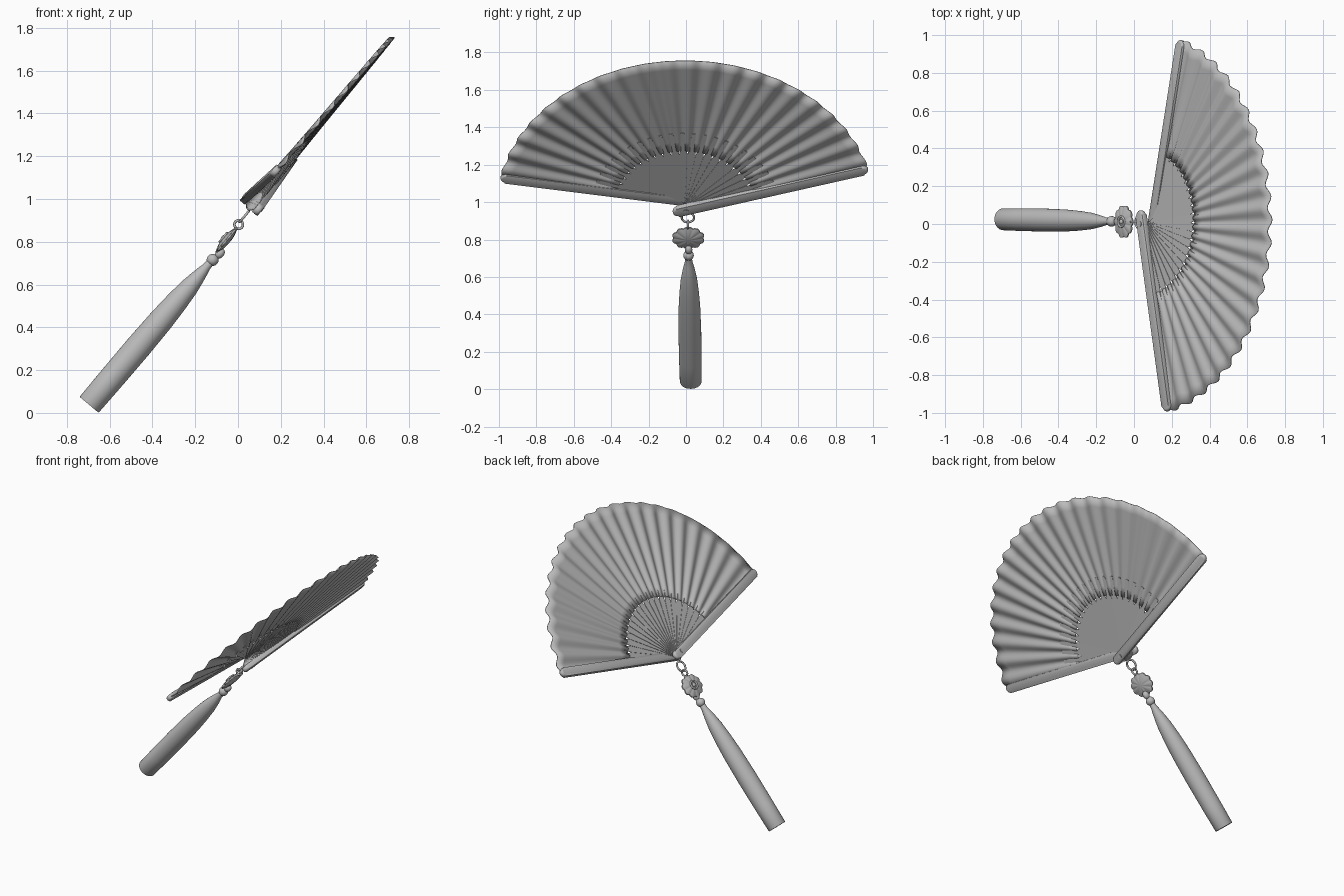
import bpy, bmesh, math
from mathutils import Matrix, Vector

if "Cube" in bpy.data.objects:
    bpy.data.objects.remove(bpy.data.objects["Cube"])

# Working frame: u along the fan axis, v sideways, n the fan's normal
A = math.radians(50)
C, S = math.cos(A), math.sin(A)
FRAME = Matrix(((C, 0, -S, 0.06), (0, 1, 0, 0), (S, 0, C, 0.97), (0, 0, 0, 1)))
HUB = 0.02
START, END = math.radians(14.5), math.radians(170)
PLEATS = 22

grey = bpy.data.materials.new("plain_grey")
grey.diffuse_color = (0.5, 0.5, 0.5, 1)
grey.use_nodes = True
grey.node_tree.nodes["Principled BSDF"].inputs["Base Color"].default_value = grey.diffuse_color


def finish(name, bm, angle=40):
    bmesh.ops.recalc_face_normals(bm, faces=bm.faces)
    bm.transform(FRAME)
    me = bpy.data.meshes.new(name)
    bm.to_mesh(me)
    bm.free()
    me.materials.append(grey)
    ob = bpy.data.objects.new(name, me)
    bpy.context.collection.objects.link(ob)
    bpy.ops.object.select_all(action='DESELECT')
    ob.select_set(True)
    bpy.context.view_layer.objects.active = ob
    bpy.ops.object.shade_smooth_by_angle(angle=math.radians(angle))
    return ob


def lift(theta, r):
    """Stack offset: the leaf climbs from the lower guard to the upper one."""
    t = (theta - START) / (END - START) * 2 - 1
    return t * (0.03 - 0.019 * r)


def slab(bm, outline, thick, theta, height):
    """Extrude an (r, side) outline and lay it along direction theta."""
    rings = []
    for dn in (-thick / 2, thick / 2):
        ring = []
        for r, s in outline:
            u = HUB + r * math.sin(theta) + s * math.cos(theta)
            v = r * math.cos(theta) - s * math.sin(theta)
            ring.append(bm.verts.new((u, v, height(r) + dn)))
        rings.append(ring)
    faces = [bm.faces.new(rings[0]), bm.faces.new(rings[1])]
    k = len(outline)
    for i in range(k):
        j = (i + 1) % k
        faces.append(bm.faces.new((rings[0][i], rings[0][j], rings[1][j], rings[1][i])))
    return faces[:2]


def lathe(bm, profile, start, seg=32):
    """Revolve (u, radius) points about the u axis; start gives v and n."""
    rings = []
    for u, r in profile:
        v0, n0 = start(u)
        rings.append([bm.verts.new((u, v0 + r * math.cos(2 * math.pi * i / seg),
                                    n0 + r * math.sin(2 * math.pi * i / seg)))
                      for i in range(seg)])
    for a, b in zip(rings, rings[1:]):
        for i in range(seg):
            j = (i + 1) % seg
            bm.faces.new((a[i], a[j], b[j], b[i]))
    bm.faces.new(rings[0])
    bm.faces.new(rings[-1])


def torus(name, centre, big, small, axis):
    rot = Vector((0, 0, 1)).rotation_difference(Vector(axis)).to_matrix()
    bm = bmesh.new()
    M, N = 32, 10
    g = []
    for i in range(M):
        a = 2 * math.pi * i / M
        row = []
        for j in range(N):
            b = 2 * math.pi * j / N
            d = big + small * math.cos(b)
            p = Vector((d * math.cos(a), d * math.sin(a), small * math.sin(b)))
            row.append(bm.verts.new(rot @ p + Vector(centre)))
        g.append(row)
    for i in range(M):
        for j in range(N):
            k, l = (i + 1) % M, (j + 1) % N
            bm.faces.new((g[i][j], g[k][j], g[k][l], g[i][l]))
    return finish(name, bm, 80)


def ball(name, centre, size):
    bm = bmesh.new()
    bmesh.ops.create_uvsphere(bm, u_segments=24, v_segments=14, radius=1)
    bm.transform(Matrix.Translation(centre) @ Matrix.Diagonal((*size, 1)))
    return finish(name, bm, 80)


# Pleated leaf with a scalloped rim
bm = bmesh.new()
cols, rows, inner, outer = PLEATS * 8, 10, 0.378, 1.006
grid = []
for i in range(cols + 1):
    th = START + (END - START) * i / cols
    wave = math.cos(2 * math.pi * PLEATS * i / cols)
    col = []
    for j in range(rows + 1):
        f = j / rows
        r = inner + (outer - 0.008 * wave - inner) * f
        n = lift(th, r) + wave * (0.006 + 0.003 * f)
        col.append(bm.verts.new((HUB + r * math.sin(th), r * math.cos(th), n)))
    grid.append(col)
for a, b in zip(grid, grid[1:]):
    for j in range(rows):
        bm.faces.new((a[j], a[j + 1], b[j + 1], b[j]))
leaf = finish("pleated_leaf", bm, 60)
mod = leaf.modifiers.new("paper", 'SOLIDIFY')
mod.thickness = 0.004
mod.offset = 0

# Thin inner sticks, almost touching, narrowing where they enter the leaf
bm = bmesh.new()
half = [(-0.045, 0.005), (-0.035, 0.011), (0.1, 0.011), (0.355, 0.0215), (0.385, 0.016), (0.5, 0.01)]
outline = half + [(r, -s) for r, s in reversed(half)]
for i in range(PLEATS + 1):
    th = START + (END - START) * i / PLEATS
    slab(bm, outline, 0.003, th, lambda r: lift(th, r))
finish("inner_sticks", bm, 30)

# Rounded guard bars, one on each face of the fan
for name, deg, side in (("lower_guard", 15.2, -1), ("upper_guard", 169.6, 1)):
    bm = bmesh.new()
    w = 0.028
    outline = [(0.98 + w * math.cos(a), w * math.sin(a))
               for a in (math.pi * (k / 10 - 0.5) for k in range(11))]
    outline += [(-0.045 - w * math.cos(a), -w * math.sin(a))
                for a in (math.pi * (k / 10 - 0.5) for k in range(11))]
    caps = slab(bm, outline, 0.032, math.radians(deg),
                lambda r: side * (0.038 - 0.024 * r))
    edges = list({e for f in caps for e in f.edges})
    bmesh.ops.bevel(bm, geom=edges, offset=0.013, segments=4, profile=0.5, affect='EDGES')
    finish(name, bm, 50)

# Rivet through the hub
bm = bmesh.new()
bmesh.ops.create_cone(bm, cap_ends=True, segments=20, radius1=0.013, radius2=0.013, depth=0.115)
bm.transform(Matrix.Translation((HUB, 0, 0)))
finish("rivet", bm)

# Linked rings
torus("hub_ring", (-0.06, 0.01, -0.01), 0.033, 0.006, (0, 0, 1))
torus("small_ring", (-0.105, 0.01, -0.014), 0.02, 0.006, (0, 1, 0))

# Scalloped flower pendant, domed on both faces
bm = bmesh.new()
SEG, RAD = 80, (0.2, 0.45, 0.7, 0.9, 1.0)
for side in (1, -1):
    rings = []
    for f in RAD:
        ring = []
        for i in range(SEG):
            a = 2 * math.pi * i / SEG
            petal = abs(math.cos(5 * a))
            r = f * (0.9 + 0.12 * petal * f)
            n = -0.017 + side * (0.004 + 0.014 * (1 - f * f) + 0.006 * petal * f * (1 - f))
            ring.append(bm.verts.new((-0.197 + 0.074 * r * math.cos(a),
                                      0.012 + 0.086 * r * math.sin(a), n)))
        rings.append(ring)
    bm.faces.new(rings[0])
    for p, q in zip(rings, rings[1:]):
        for i in range(SEG):
            j = (i + 1) % SEG
            bm.faces.new((p[i], p[j], q[j], q[i]))
    if side == 1:
        top = rings[-1]
for i in range(SEG):
    j = (i + 1) % SEG
    bm.faces.new((top[i], top[j], rings[-1][j], rings[-1][i]))
finish("flower_pendant", bm, 35)
torus("flower_centre_ring", (-0.197, 0.012, 0.002), 0.026, 0.006, (0, 0, 1))
ball("flower_centre", (-0.197, 0.012, 0.002), (0.013, 0.013, 0.009))

# Knot beads above the tassel
ball("knot_bead", (-0.31, 0.014, -0.027), (0.028, 0.028, 0.028))
ball("upper_knot", (-0.265, 0.014, -0.034), (0.026, 0.02, 0.02))

# Long tassel
bm = bmesh.new()
lathe(bm, [(-1.2, 0.056), (-1.195, 0.058), (-1.05, 0.06), (-0.85, 0.061), (-0.68, 0.058),
           (-0.57, 0.052), (-0.48, 0.044), (-0.42, 0.034), (-0.38, 0.026),
           (-0.355, 0.02), (-0.325, 0.018)],
      lambda u: (0.014 - 0.011 * (u + 0.325) / 0.875, -0.026 - 0.006 * (u + 0.325) / 0.875))
finish("tassel", bm)
